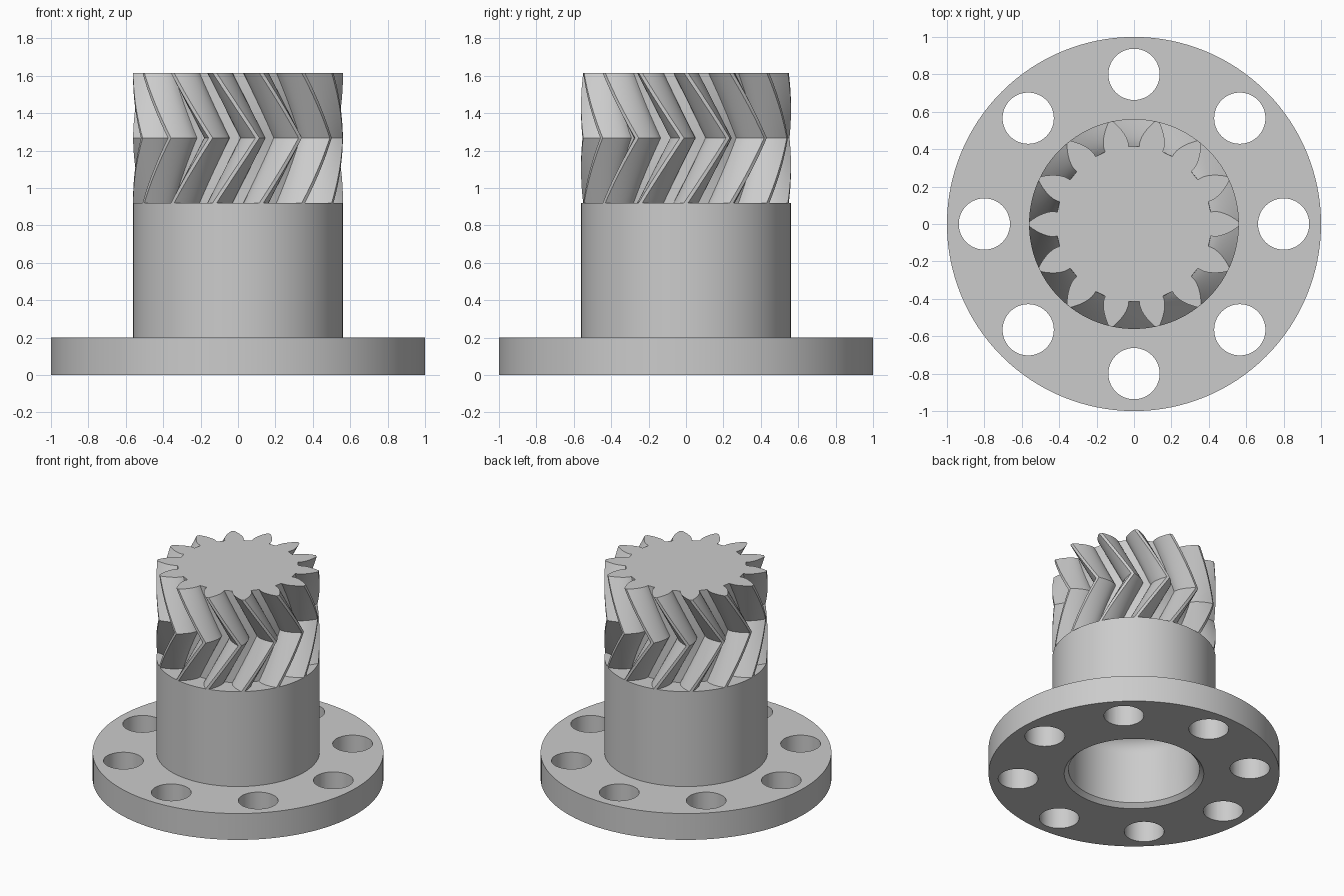
import bpy
import bmesh
from math import sin, cos, tan, acos, pi, radians, sqrt

cube = bpy.data.objects.get("Cube")
if cube:
    bpy.data.objects.remove(cube, do_unlink=True)

# Dimensions
FLANGE_R, FLANGE_H = 1.0, 0.2
HUB_R, HUB_TOP, GEAR_TOP = 0.561, 0.92, 1.615
BORE_R, BORE_END, FILLET = 0.45, 0.54, 0.12
TEETH, PITCH_R, ROOT_R = 14, 0.49, 0.415
TWIST = radians(23.5)

steel = bpy.data.materials.new("light grey metal")
steel.use_nodes = True
GREY = (0.6, 0.6, 0.6, 1)
steel.diffuse_color = GREY
steel.node_tree.nodes["Principled BSDF"].inputs["Base Color"].default_value = GREY


def make_object(name, bm):
    bmesh.ops.recalc_face_normals(bm, faces=bm.faces)
    mesh = bpy.data.meshes.new(name)
    bm.to_mesh(mesh)
    bm.free()
    mesh.materials.append(steel)
    obj = bpy.data.objects.new(name, mesh)
    bpy.context.collection.objects.link(obj)
    return obj


def activate(obj):
    bpy.ops.object.select_all(action='DESELECT')
    obj.select_set(True)
    bpy.context.view_layer.objects.active = obj


def bridge(bm, lower, upper):
    n = len(lower)
    for i in range(n):
        j = (i + 1) % n
        bm.faces.new((lower[i], lower[j], upper[j], upper[i]))


def lathe(name, profile, steps=128):
    """Revolve (radius, height) points around z and cap both ends."""
    bm = bmesh.new()
    rings = [[bm.verts.new((r * cos(2 * pi * i / steps), r * sin(2 * pi * i / steps), z))
              for i in range(steps)] for r, z in profile]
    for lower, upper in zip(rings, rings[1:]):
        bridge(bm, lower, upper)
    bm.faces.new(rings[0])
    bm.faces.new(rings[-1])
    return make_object(name, bm)


# Flange and hub in one turned body, with a chamfered blind bore below
fillet = [(BORE_R - FILLET + FILLET * cos(a), BORE_END - FILLET + FILLET * sin(a))
          for a in (pi / 2 * i / 8 for i in range(8, -1, -1))]
body = lathe("flanged_hub", fillet + [
    (BORE_R, 0.03), (BORE_R + 0.03, 0), (FLANGE_R, 0), (FLANGE_R, FLANGE_H),
    (HUB_R, FLANGE_H), (HUB_R, HUB_TOP)])

# Bolt holes
bm = bmesh.new()
for k in range(8):
    a = k * pi / 4
    made = bmesh.ops.create_cone(bm, cap_ends=True, segments=48, radius1=0.137,
                                 radius2=0.137, depth=0.6)
    bmesh.ops.translate(bm, verts=made["verts"], vec=(0.8 * cos(a), 0.8 * sin(a), 0.1))
cutter = make_object("bolt_hole_cutter", bm)
cutter.hide_render = True
holes = body.modifiers.new("bolt holes", 'BOOLEAN')
holes.object = cutter
holes.operation = 'DIFFERENCE'
holes.solver = 'EXACT'
activate(body)
bpy.ops.object.modifier_apply(modifier=holes.name)
bpy.data.objects.remove(cutter, do_unlink=True)


# Herringbone gear with involute teeth
def involute(angle):
    return tan(angle) - angle


PRESSURE = radians(28)
BASE_R = PITCH_R * cos(PRESSURE)


def half_angle(r):
    """Half of the tooth's angular width at radius r."""
    return pi / (2 * TEETH) + involute(PRESSURE) - involute(acos(min(1, BASE_R / r)))


radii = [ROOT_R] + [BASE_R + (HUB_R - BASE_R) * (i / 7) for i in range(8)]
tooth = [(r, -half_angle(r)) for r in radii]
tooth += [(r, -a) for r, a in reversed(tooth)]
outline = [(r, a + 2 * pi * k / TEETH) for k in range(TEETH) for r, a in tooth]

bm = bmesh.new()
rings = []
LAYERS = 24
for s in range(LAYERS + 1):
    t = s / LAYERS
    turn = TWIST * (1 - abs(2 * t - 1))
    z = HUB_TOP + (GEAR_TOP - HUB_TOP) * t
    rings.append([bm.verts.new((r * cos(a + turn), r * sin(a + turn), z))
                  for r, a in outline])
for lower, upper in zip(rings, rings[1:]):
    bridge(bm, lower, upper)
bm.faces.new(rings[-1])
gear = make_object("herringbone_gear", bm)

# Smooth shading with crisp edges
for obj in (body, gear):
    activate(obj)
    bpy.ops.object.shade_smooth_by_angle(angle=radians(25))
